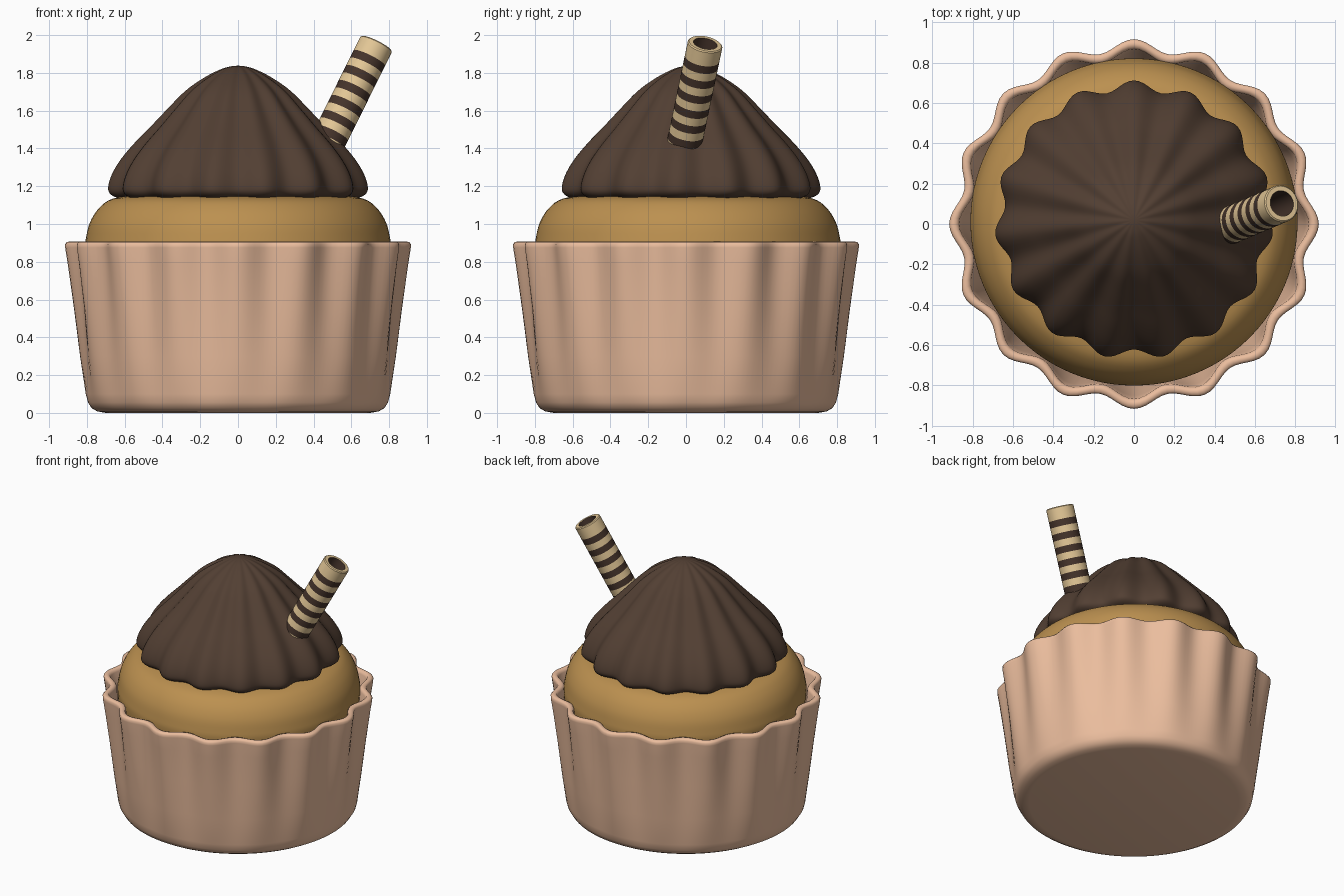
import bpy, bmesh, math
from mathutils import Vector

if "Cube" in bpy.data.objects:
    bpy.data.objects.remove(bpy.data.objects["Cube"])


def material(name, rgb):
    m = bpy.data.materials.new(name)
    m.diffuse_color = (*rgb, 1)
    m.use_nodes = True
    m.node_tree.nodes["Principled BSDF"].inputs["Base Color"].default_value = m.diffuse_color
    return m


PEACH = material("paper_peach", (0.83, 0.51, 0.34))
GOLD = material("sponge_gold", (0.50, 0.28, 0.08))
CHOC = material("chocolate", (0.085, 0.050, 0.033))
CREAM = material("wafer_cream", (0.78, 0.58, 0.31))
DARK = material("wafer_stripe", (0.06, 0.034, 0.024))


def smooth_profile(pts, steps=4):
    """Catmull-Rom curve through the profile points."""
    p = [Vector(q) for q in pts]
    p = [p[0]] + p + [p[-1]]
    out = []
    for i in range(1, len(p) - 2):
        a, b, c, d = p[i - 1:i + 3]
        for s in range(steps):
            t = s / steps
            out.append(0.5 * (2 * b + (c - a) * t + (2 * a - 5 * b + 4 * c - d) * t * t
                              + (3 * b - a - 3 * c + d) * t ** 3))
    return out + [p[-1]]


def lathe(name, profile, mats, waves=0, phase=0.0, segs=64, band_mat=None, angle=40):
    """Spin (radius, z, flute depth) points; the ends are closed with caps."""
    bm = bmesh.new()
    rings = []
    for r, z, amp in profile:
        ring = []
        for k in range(segs):
            a = 2 * math.pi * k / segs
            rr = max(r + amp * math.cos(waves * (a - phase)), 0.001)
            ring.append(bm.verts.new((rr * math.cos(a), rr * math.sin(a), z)))
        rings.append(ring)
    for i in range(len(rings) - 1):
        for k in range(segs):
            j = (k + 1) % segs
            f = bm.faces.new((rings[i][k], rings[i][j], rings[i + 1][j], rings[i + 1][k]))
            f.material_index = band_mat[i] if band_mat else 0
    for ring, m in ((rings[0][::-1], 0), (rings[-1], -1)):
        f = bm.faces.new(ring)
        f.material_index = band_mat[m] if band_mat else 0
    bmesh.ops.recalc_face_normals(bm, faces=bm.faces)
    me = bpy.data.meshes.new(name)
    bm.to_mesh(me)
    bm.free()
    for m in mats:
        me.materials.append(m)
    ob = bpy.data.objects.new(name, me)
    bpy.context.collection.objects.link(ob)
    bpy.ops.object.select_all(action='DESELECT')
    ob.select_set(True)
    bpy.context.view_layer.objects.active = ob
    bpy.ops.object.shade_smooth_by_angle(angle=math.radians(angle))
    return ob


# Fluted paper cup: flutes fade out towards the round base
cup = [(0.70, 0.0, 0), (0.745, 0.008, 0), (0.775, 0.025, 0), (0.793, 0.055, 0.001),
       (0.803, 0.10, 0.003), (0.826, 0.30, 0.010), (0.850, 0.55, 0.018),
       (0.874, 0.78, 0.026), (0.886, 0.875, 0.029), (0.887, 0.893, 0.029),
       (0.878, 0.904, 0.029), (0.862, 0.907, 0.029), (0.846, 0.902, 0.029),
       (0.838, 0.885, 0.029), (0.825, 0.75, 0.025), (0.79, 0.40, 0.012), (0.75, 0.06, 0)]
lathe("paper_cup", cup, [PEACH], waves=16, segs=192, angle=60)

# Sponge cake bulging out of the cup
cake = smooth_profile([(0.74, 0.40, 0), (0.79, 0.70, 0), (0.81, 0.86, 0), (0.804, 0.93, 0),
                       (0.783, 1.01, 0), (0.735, 1.085, 0), (0.66, 1.135, 0), (0.50, 1.16, 0)])
lathe("sponge_cake", cake, [GOLD], segs=96).location.y = 0.01

# Ridged chocolate frosting swirl, 15 ridges with one facing the back
outline = [(0.45, 1.15), (0.58, 1.135), (0.645, 1.14), (0.685, 1.165), (0.69, 1.205),
           (0.668, 1.27), (0.622, 1.345), (0.55, 1.43), (0.466, 1.515), (0.375, 1.61),
           (0.28, 1.705), (0.18, 1.775), (0.09, 1.82), (0.035, 1.835), (0.004, 1.838)]
frost = smooth_profile([(r * 0.964, z, r * 0.036) for r, z in outline])
lathe("frosting", frost, [CHOC], waves=15, phase=math.pi / 2, segs=180, angle=60).location.y = 0.02

# Striped hollow wafer straw: local z runs from the buried end up to the open end
L, R, RI = 0.74, 0.093, 0.064
cuts = [0.0]
for i in reversed(range(7)):
    c = L - 0.11 - 0.09 * i
    cuts += [c - 0.0225, c + 0.0225]
prof = [(R, z, 0) for z in cuts] + [(R, L - 0.006, 0), (R - 0.006, L, 0), (RI, L, 0), (RI, L - 0.25, 0)]
bands = [i % 2 for i in range(len(cuts))] + [0, 0, 1]
straw = lathe("wafer_straw", prof, [CREAM, DARK], segs=40, band_mat=bands)
axis = Vector((0.495, 0.21, 1)).normalized()
straw.rotation_mode = 'QUATERNION'
straw.rotation_quaternion = axis.to_track_quat('Z', 'Y')
straw.location = Vector((0.733, 0.102, 1.955)) - axis * L
